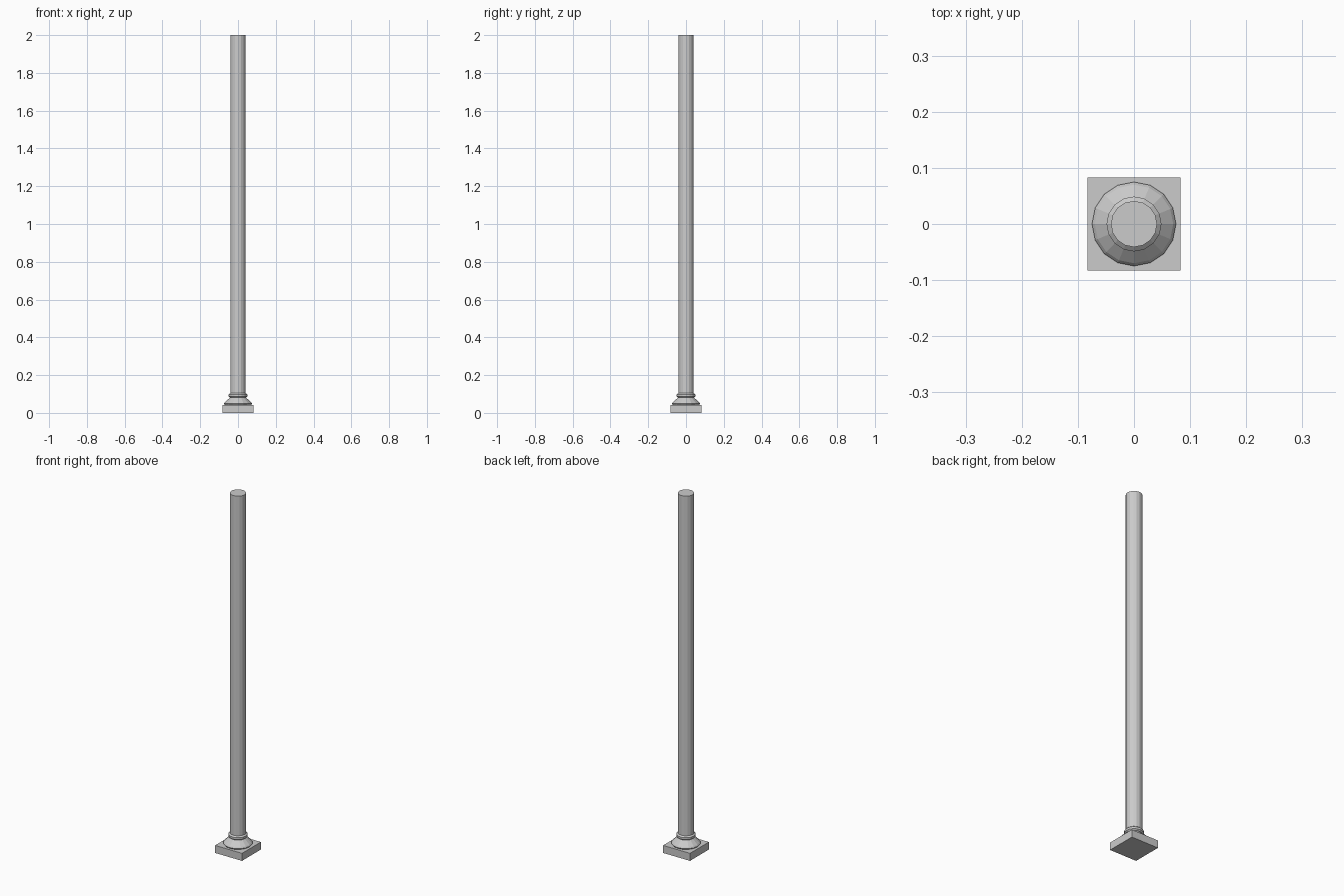
import bpy
import bmesh
from math import cos, sin, tau

if "Cube" in bpy.data.objects:
    bpy.data.objects.remove(bpy.data.objects["Cube"])

SIDES = 16


def add_object(name, bm):
    bmesh.ops.recalc_face_normals(bm, faces=bm.faces)
    mesh = bpy.data.meshes.new(name)
    bm.to_mesh(mesh)
    bm.free()
    obj = bpy.data.objects.new(name, mesh)
    bpy.context.collection.objects.link(obj)
    return obj


def turned(name, profile):
    """Closed flat-faced solid of revolution from (radius, z) points."""
    bm = bmesh.new()
    rings = [[bm.verts.new((r * cos(tau * i / SIDES), r * sin(tau * i / SIDES), z))
              for i in range(SIDES)] for r, z in profile]
    for low, high in zip(rings, rings[1:]):
        for i in range(SIDES):
            j = (i + 1) % SIDES
            bm.faces.new((low[i], low[j], high[j], high[i]))
    bm.faces.new(rings[0][::-1])
    bm.faces.new(rings[-1])
    return add_object(name, bm)


# Square plinth
bm = bmesh.new()
bmesh.ops.create_cube(bm, size=1)
bmesh.ops.scale(bm, vec=(0.166, 0.166, 0.042), verts=bm.verts)
bmesh.ops.translate(bm, vec=(0, 0, 0.021), verts=bm.verts)
add_object("plinth", bm)

# Moulded base: flared foot, narrow neck and collar
turned("base_moulding", [(0.070, 0.042), (0.075, 0.049), (0.070, 0.056),
                         (0.042, 0.081), (0.049, 0.087), (0.049, 0.098),
                         (0.041, 0.105)])

# Plain shaft
turned("shaft", [(0.041, 0.105), (0.041, 2.0)])
